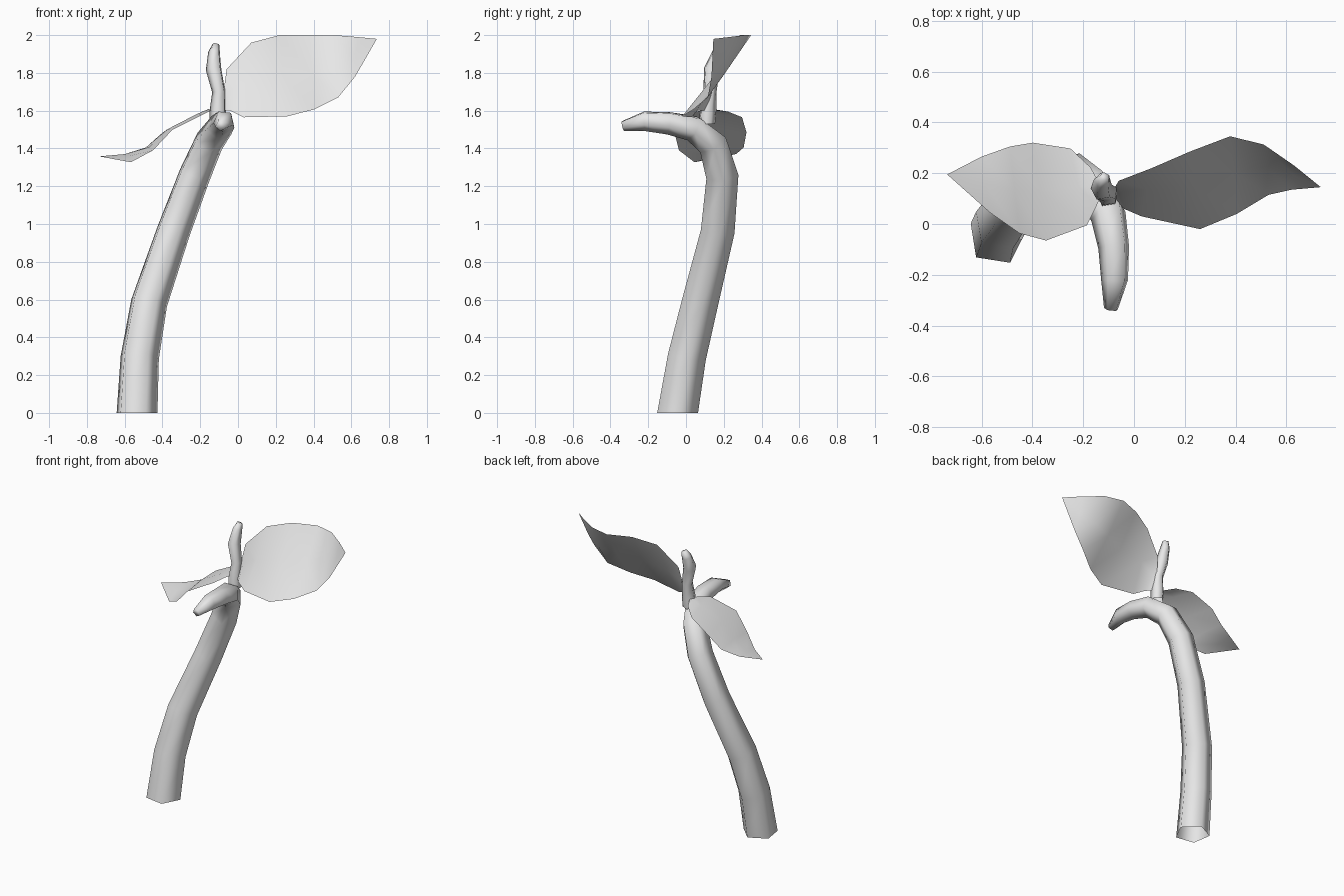
import bpy
import math
from mathutils import Vector, Matrix

cube = bpy.data.objects.get("Cube")
if cube:
    bpy.data.objects.remove(cube, do_unlink=True)

# One plain grey for the whole plant
grey = bpy.data.materials.new("plain grey")
grey.use_nodes = True
grey.diffuse_color = (0.8, 0.8, 0.8, 1)
grey.node_tree.nodes["Principled BSDF"].inputs["Base Color"].default_value = (0.8, 0.8, 0.8, 1)


def make_object(name, verts, faces):
    mesh = bpy.data.meshes.new(name)
    mesh.from_pydata(verts, [], faces)
    mesh.materials.append(grey)
    mesh.shade_smooth()
    obj = bpy.data.objects.new(name, mesh)
    bpy.context.collection.objects.link(obj)
    return obj


def tube(name, path, sides, start_angle):
    """Tapered tube through (x, y, z, radius) points, open below, capped at the tip."""
    points = [Vector(p[:3]) for p in path]
    direction = Vector((0, 0, 1))
    frame = Matrix.Identity(3)
    verts, faces = [], []
    for i, p in enumerate(points):
        if i > 0:
            ahead = points[min(i + 1, len(points) - 1)]
            before = (p - points[i - 1]).normalized()
            after = (ahead - p).normalized() if ahead != p else before
            new = (before + after).normalized()
            frame = direction.rotation_difference(new).to_matrix() @ frame
            direction = new
        for k in range(sides):
            a = start_angle + math.tau * k / sides
            verts.append(p + frame @ Vector((math.cos(a), math.sin(a), 0)) * path[i][3])
    for i in range(len(points) - 1):
        for k in range(sides):
            n = (k + 1) % sides
            a, b = i * sides, (i + 1) * sides
            faces.append((a + k, a + n, b + n, b + k))
    last = (len(points) - 1) * sides
    faces.append(tuple(range(last, last + sides)))
    return make_object(name, verts, faces)


def leaf(name, base, edge_a, edge_b, tip, sag):
    """Thin blade between two edges, with a middle vein lowered by sag."""
    verts, faces = [Vector(base)], []
    for a, b in zip(edge_a, edge_b):
        a, b = Vector(a), Vector(b)
        verts += [a, (a + b) / 2 + Vector(sag), b]
    verts.append(Vector(tip))
    rows, end = len(edge_a), len(verts) - 1
    for s in range(2):
        faces.append((0, 1 + s, 2 + s))
        for r in range(rows - 1):
            k = 1 + 3 * r + s
            faces.append((k, k + 3, k + 4, k + 1))
        k = 1 + 3 * (rows - 1) + s
        faces.append((k, end, k + 1))
    return make_object(name, verts, faces)


# Main stem, bending forward at the top
tube("stem", [
    (-0.54, -0.05, 0, 0.115), (-0.525, 0, 0.3, 0.108), (-0.475, 0.07, 0.59, 0.103),
    (-0.345, 0.165, 0.97, 0.095), (-0.235, 0.19, 1.26, 0.09), (-0.16, 0.14, 1.43, 0.083),
    (-0.1, 0.04, 1.51, 0.074), (-0.078, -0.09, 1.537, 0.064),
    (-0.075, -0.22, 1.547, 0.056), (-0.09, -0.335, 1.52, 0.029),
], 5, math.radians(153))

# Small upright shoot
tube("shoot", [
    (-0.105, 0.11, 1.53, 0.045), (-0.105, 0.115, 1.6, 0.046), (-0.1, 0.125, 1.7, 0.037),
    (-0.127, 0.135, 1.82, 0.044), (-0.125, 0.17, 1.91, 0.033), (-0.115, 0.185, 1.95, 0.02),
], 5, math.radians(100))

# Large raised leaf
leaf("left_leaf", (-0.09, 0.12, 1.6),
     [(-0.06, 0.17, 1.82), (0.07, 0.22, 1.96), (0.22, 0.285, 2.0),
      (0.378, 0.345, 2.0), (0.51, 0.313, 2.0), (0.63, 0.23, 1.99)],
     [(-0.04, 0.06, 1.6), (0.03, 0.03, 1.565), (0.26, -0.02, 1.57),
      (0.405, 0.04, 1.607), (0.53, 0.115, 1.67), (0.62, 0.135, 1.78)],
     (0.735, 0.145, 1.98), (0, 0.012, -0.008))

# Drooping leaf
leaf("right_leaf", (-0.12, 0.13, 1.6),
     [(-0.145, 0.077, 1.6), (-0.185, -0.005, 1.58), (-0.346, -0.065, 1.5),
      (-0.45, -0.037, 1.39), (-0.567, 0.045, 1.327)],
     [(-0.17, 0.222, 1.595), (-0.25, 0.297, 1.565), (-0.398, 0.32, 1.485),
      (-0.488, 0.305, 1.405), (-0.6, 0.265, 1.37)],
     (-0.735, 0.195, 1.358), (0, 0, 0.01))
